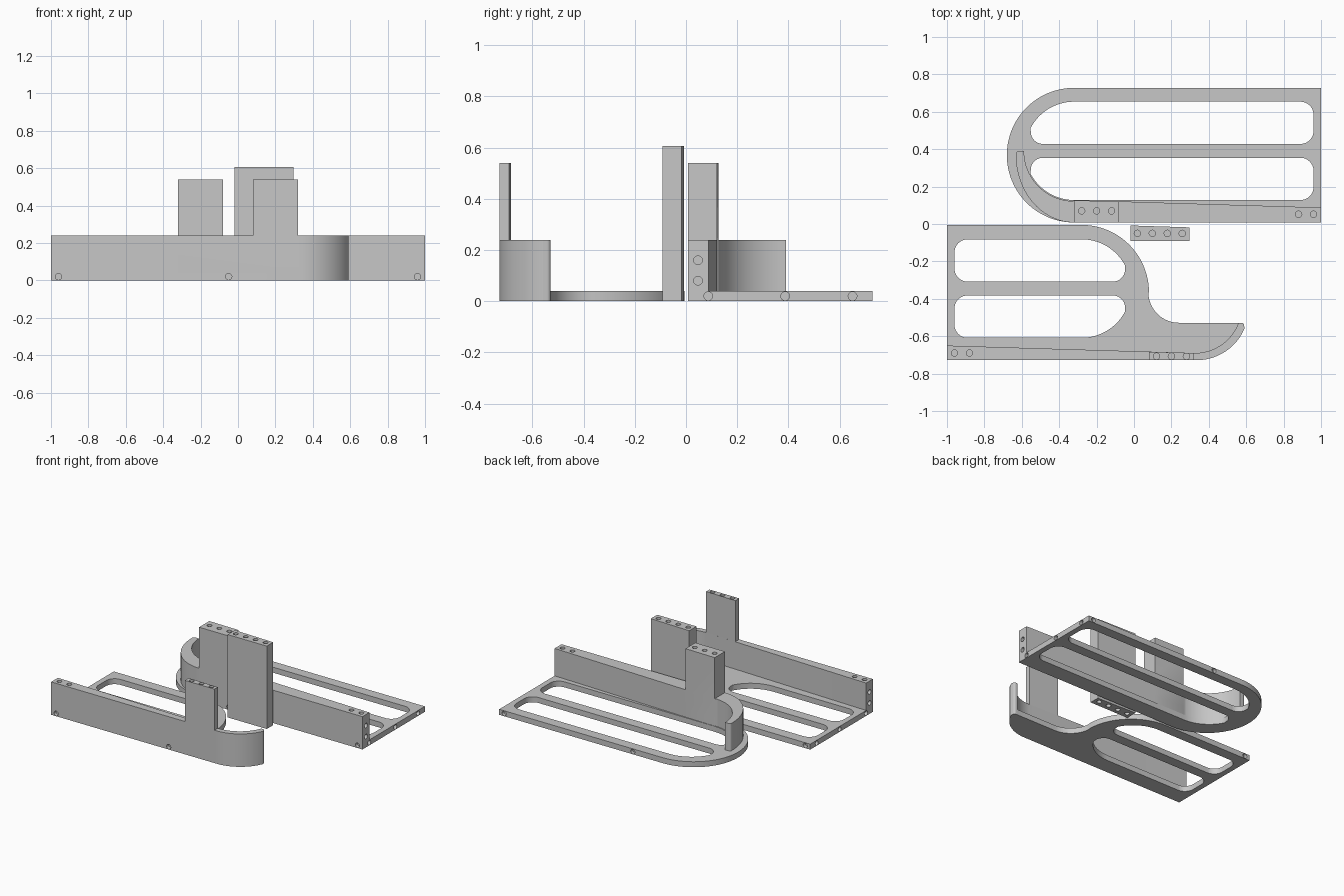
import bpy, bmesh, math
from mathutils import Matrix, Vector

if "Cube" in bpy.data.objects:
    bpy.data.objects.remove(bpy.data.objects["Cube"])

grey = bpy.data.materials.new("plain grey")
grey.diffuse_color = (0.57, 0.57, 0.57, 1)
grey.use_nodes = True
grey.node_tree.nodes["Principled BSDF"].inputs["Base Color"].default_value = grey.diffuse_color
PLATE, WALL, TOWER, R = 0.04, 0.24, 0.54, 0.017


def arc(cx, cy, rx, a0, a1, ry=None, n=24):
    """Points on an arc, angles in degrees."""
    ry = rx if ry is None else ry
    out = []
    for i in range(n + 1):
        a = math.radians(a0 + (a1 - a0) * i / n)
        out.append((cx + rx * math.cos(a), cy + ry * math.sin(a)))
    return out


def prism(name, pts, z0, z1):
    bm = bmesh.new()
    face = bm.faces.new([bm.verts.new((x, y, z0)) for x, y in pts])
    ext = bmesh.ops.extrude_face_region(bm, geom=[face])
    top = [v for v in ext["geom"] if isinstance(v, bmesh.types.BMVert)]
    bmesh.ops.translate(bm, verts=top, vec=(0, 0, z1 - z0))
    bmesh.ops.remove_doubles(bm, verts=bm.verts, dist=1e-5)
    bmesh.ops.recalc_face_normals(bm, faces=bm.faces)
    return finish(name, bm)


def finish(name, bm):
    me = bpy.data.meshes.new(name)
    bm.to_mesh(me)
    bm.free()
    ob = bpy.data.objects.new(name, me)
    bpy.context.collection.objects.link(ob)
    me.materials.append(grey)
    return ob


def pins(holes):
    """Short cylinders centred on the surface: (point, axis)."""
    bm = bmesh.new()
    for p, axis in holes:
        rot = Vector((0, 0, 1)).rotation_difference(Vector(axis)).to_matrix().to_4x4()
        bmesh.ops.create_cone(bm, cap_ends=True, segments=20, radius1=R, radius2=R,
                              depth=0.05, matrix=Matrix.Translation(p) @ rot)
    return finish("hole_cutter", bm)


def combine(ob, other, op):
    m = ob.modifiers.new(op, 'BOOLEAN')
    m.operation, m.solver, m.object = op, 'EXACT', other
    bpy.context.view_layer.objects.active = ob
    bpy.ops.object.modifier_apply(modifier=m.name)
    bpy.data.objects.remove(other)


def smooth(ob):
    bpy.ops.object.select_all(action='DESELECT')
    ob.select_set(True)
    bpy.context.view_layer.objects.active = ob
    bpy.ops.object.shade_smooth_by_angle(angle=math.radians(30))


def slot(cx, cy, side, end, up):
    """Long window: rounded corners at `end`, big curve toward `side`."""
    inner, outer, r = 0.037, 0.263, 0.07
    far = -abs(end - cx) + r
    pts = arc(0, 0, outer, 90, 28)
    pts += arc(0.167, inner + 0.065, 0.065, 0, -90, n=10)
    pts += arc(far, inner + r, r, 270, 180, n=10)
    pts += arc(far, outer - r, r, 180, 90, n=10)
    return prism("slot_cutter", [(cx + side * x, cy + up * y) for x, y in pts], -0.1, 0.1)


def build(plate, solids, cutters, holes):
    for c in cutters:
        combine(plate, c, 'DIFFERENCE')
    for s in solids:
        combine(plate, s, 'UNION')
    combine(plate, pins(holes), 'DIFFERENCE')
    smooth(plate)


X, Y, Z = (1, 0, 0), (0, 1, 0), (0, 0, 1)

# rear tray: plate with a round end
rear = prism("rear_tray", [(1, 0.008), (1, 0.728)]
             + arc(-0.32, 0.368, 0.36, 90, 270, n=48), 0, PLATE)
# rear wall: tapered, sweeping round into a thin curved end
rear_wall = prism("rear_wall", [(1, 0.008), (1, 0.088), (-0.08, 0.121), (-0.32, 0.126)]
                  + arc(-0.32, 0.39, 0.268, 268, 180)
                  + arc(-0.611, 0.375, 0.021, 90, 180, 0.015, n=6)
                  + arc(-0.32, 0.37, 0.312, 182, 270, 0.362), 0, WALL)
rear_tower = prism("rear_tower", [(-0.32, 0.008), (-0.08, 0.008), (-0.08, 0.121),
                                  (-0.32, 0.126)], 0.1, TOWER)
holes = [((x, 0.07, TOWER), Z) for x in (-0.28, -0.2, -0.12)]
holes += [((x, 0.052, WALL), Z) for x in (0.88, 0.96)]
holes += [((1, 0.047, z), X) for z in (0.08, 0.16)]
holes += [((1, y, 0.02), X) for y in (0.087, 0.387, 0.65)]
holes += [((x, y, 0.02), Y) for x in (0.96, -0.08) for y in (0.008, 0.728)]
build(rear, [rear_wall, rear_tower],
      [slot(-0.32, 0.391, -1, 0.96, s) for s in (1, -1)], holes)

# front tray: plate with a round shoulder and a swept hook
hook = arc(0.335, -0.45, 0.278, 270, 337)
tip = arc(0.573, -0.544, 0.016, 0, 90, n=6)
front = prism("front_tray", [(-1, -0.728)] + hook + tip
              + arc(0.24, -0.365, 0.163, 270, 180)
              + arc(-0.28, -0.365, 0.36, 0, 90) + [(-1, -0.005)], 0, PLATE)
# front wall: tapered, following the hook
front_wall = prism("front_wall", [(-1, -0.728)] + hook + tip + [(0.56, -0.528)]
                   + arc(0.325, -0.44, 0.25, 339, 270) + [(-1, -0.65)], 0, WALL)
front_tower = prism("front_tower", [(0.08, -0.728), (0.32, -0.728), (0.32, -0.69),
                                    (0.08, -0.683)], 0.1, TOWER)
holes = [((x, -0.707, TOWER), Z) for x in (0.12, 0.2, 0.28)]
holes += [((x, -0.69, WALL), Z) for x in (-0.96, -0.88)]
holes += [((-1, -0.69, z), X) for z in (0.08, 0.16)]
holes += [((-1, y, 0.02), X) for y in (-0.65, -0.345, -0.08)]
holes += [((x, -0.728, 0.02), Y) for x in (-0.96, -0.05)]
holes += [((-0.96, -0.005, 0.02), Y)]
build(front, [front_wall, front_tower],
      [slot(-0.28, -0.345, 1, -0.96, s) for s in (1, -1)], holes)

# loose upright block with holes in both ends
block = prism("upright_block", [(-0.02, -0.092), (0.297, -0.092), (0.297, -0.018),
                                (-0.02, -0.008)], 0, 0.605)
build(block, [], [], [((x, -0.05, z), Z) for x in (0.018, 0.098, 0.178, 0.258)
                      for z in (0, 0.605)])
